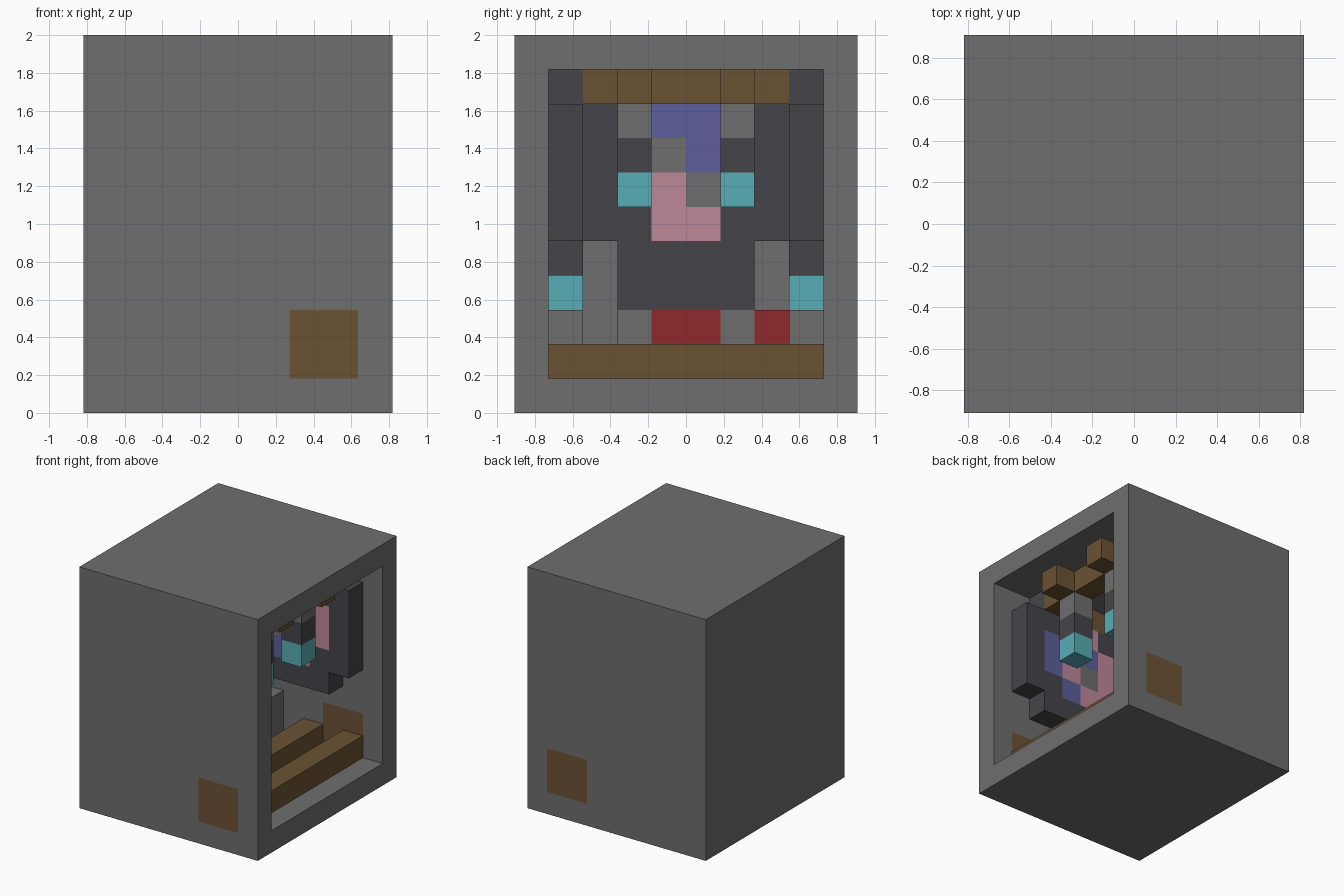
import bpy, bmesh
from itertools import product
from mathutils import Vector

cube = bpy.data.objects.get("Cube")
if cube:
    bpy.data.objects.remove(cube, do_unlink=True)

UNIT = 2 / 11
NX, NY, NZ = 9, 10, 11
PALETTE = {
    "stone_gray": "6e6e6e", "charcoal": "454449", "wood_brown": "6b5233",
    "violet_blue": "5e5f9e", "rose_pink": "bf8799", "cyan": "58aeb5",
    "deep_red": "8f292b",
}
GRAY, DARK, BROWN, BLUE, PINK, CYAN, RED = range(7)


def linear(hex_code):
    values = [int(hex_code[n:n + 2], 16) / 255 for n in (0, 2, 4)]
    return [((v + 0.055) / 1.055) ** 2.4 for v in values] + [1]


materials = []
for label, code in PALETTE.items():
    mat = bpy.data.materials.new(label)
    mat.use_nodes = True
    mat.diffuse_color = linear(code)
    mat.node_tree.nodes["Principled BSDF"].inputs["Base Color"].default_value = linear(code)
    materials.append(mat)

cells = {}


def fill(part, colour, xs, ys, zs):
    """Fill inclusive cell ranges with one colour of one part."""
    spans = [range(a, b + 1) for a, b in (xs, ys, zs)]
    for cell in product(*spans):
        cells[cell] = (part, colour)


def fill_pair(part, colour, xs, ys, zs):
    """Fill a range and its mirror image across y."""
    fill(part, colour, xs, ys, zs)
    fill(part, colour, xs, (9 - ys[1], 9 - ys[0]), zs)


# Outer case, open on one side, with square wooden plugs in the walls
fill("case", GRAY, (0, 8), (0, 9), (0, 10))
for cell in product(range(1, 9), range(1, 9), range(1, 10)):
    del cells[cell]
fill_pair("case", BROWN, (6, 7), (0, 0), (1, 2))

# Wooden logs on the floor
fill("front_log", BROWN, (7, 7), (1, 8), (1, 1))
fill("rear_log", BROWN, (5, 5), (1, 8), (1, 1))

# Corner blocks with cyan caps
fill_pair("corner_block", GRAY, (1, 3), (1, 1), (1, 2))
fill_pair("corner_cap", CYAN, (1, 2), (1, 1), (3, 3))

# Thick side panels with raised front columns and a wooden top band
fill_pair("side_panel", DARK, (1, 6), (1, 1), (4, 9))
fill_pair("side_panel", BROWN, (1, 5), (1, 1), (9, 9))
fill_pair("side_column", DARK, (7, 7), (1, 1), (5, 8))

# Mosaic on the side panels, with blue and pink swapped between the sides
mosaic = {
    BLUE: [(6, 6), (6, 7), (5, 5), (5, 7), (4, 7)],
    PINK: [(5, 6), (4, 5), (4, 8), (3, 5), (3, 6), (3, 7)],
    GRAY: [(4, 6)],
}
swap = {BLUE: PINK, PINK: BLUE, GRAY: GRAY}
for colour, spots in mosaic.items():
    for x, z in spots:
        cells[x, 1, z] = ("side_panel", colour)
        cells[x, 8, z] = ("side_panel", swap[colour])

# Back panel with its own mosaic
fill("back_panel", DARK, (1, 1), (2, 7), (5, 8))
fill("back_panel", BROWN, (1, 1), (2, 7), (9, 9))
fill("back_panel", DARK, (1, 1), (3, 6), (3, 4))
fill("back_panel", GRAY, (1, 1), (3, 6), (2, 2))
for y, z, colour in [(4, 8, BLUE), (5, 8, BLUE), (4, 7, GRAY), (5, 7, BLUE),
                     (4, 6, PINK), (5, 6, GRAY), (4, 5, PINK), (5, 5, PINK),
                     (4, 2, RED), (5, 2, RED), (7, 2, RED)]:
    cells[1, y, z] = ("back_panel", colour)

# Wooden beam under the ceiling with two projecting ends
fill("top_beam", BROWN, (6, 6), (2, 7), (9, 9))
fill_pair("top_beam", BROWN, (7, 7), (3, 3), (9, 9))

# Hanging posts tipped with cyan
for z, colour in ((8, GRAY), (7, DARK), (6, CYAN)):
    fill_pair("hanging_post", colour, (6, 6), (3, 3), (z, z))


def build(part):
    """Make the exposed block faces of one part."""
    bm = bmesh.new()
    for cell, (owner, colour) in cells.items():
        if owner != part:
            continue
        for axis, side in product(range(3), (0, 1)):
            near = list(cell)
            near[axis] += 2 * side - 1
            if tuple(near) in cells:
                continue
            corners = []
            for a, b in ((0, 0), (1, 0), (1, 1), (0, 1)):
                p = Vector(cell)
                p[axis] += side
                p[(axis + 1) % 3] += a
                p[(axis + 2) % 3] += b
                p -= Vector((NX / 2, NY / 2, 0))
                corners.append(bm.verts.new(p * UNIT))
            face = bm.faces.new(corners if side else corners[::-1])
            face.material_index = colour
    bmesh.ops.remove_doubles(bm, verts=bm.verts[:], dist=0.001)
    bmesh.ops.dissolve_limit(bm, angle_limit=0.01, verts=bm.verts[:],
                             edges=bm.edges[:], delimit={'MATERIAL'})
    mesh = bpy.data.meshes.new(part)
    bm.to_mesh(mesh)
    bm.free()
    for mat in materials:
        mesh.materials.append(mat)
    bpy.context.collection.objects.link(bpy.data.objects.new(part, mesh))


for part in sorted({owner for owner, _ in cells.values()}):
    build(part)
